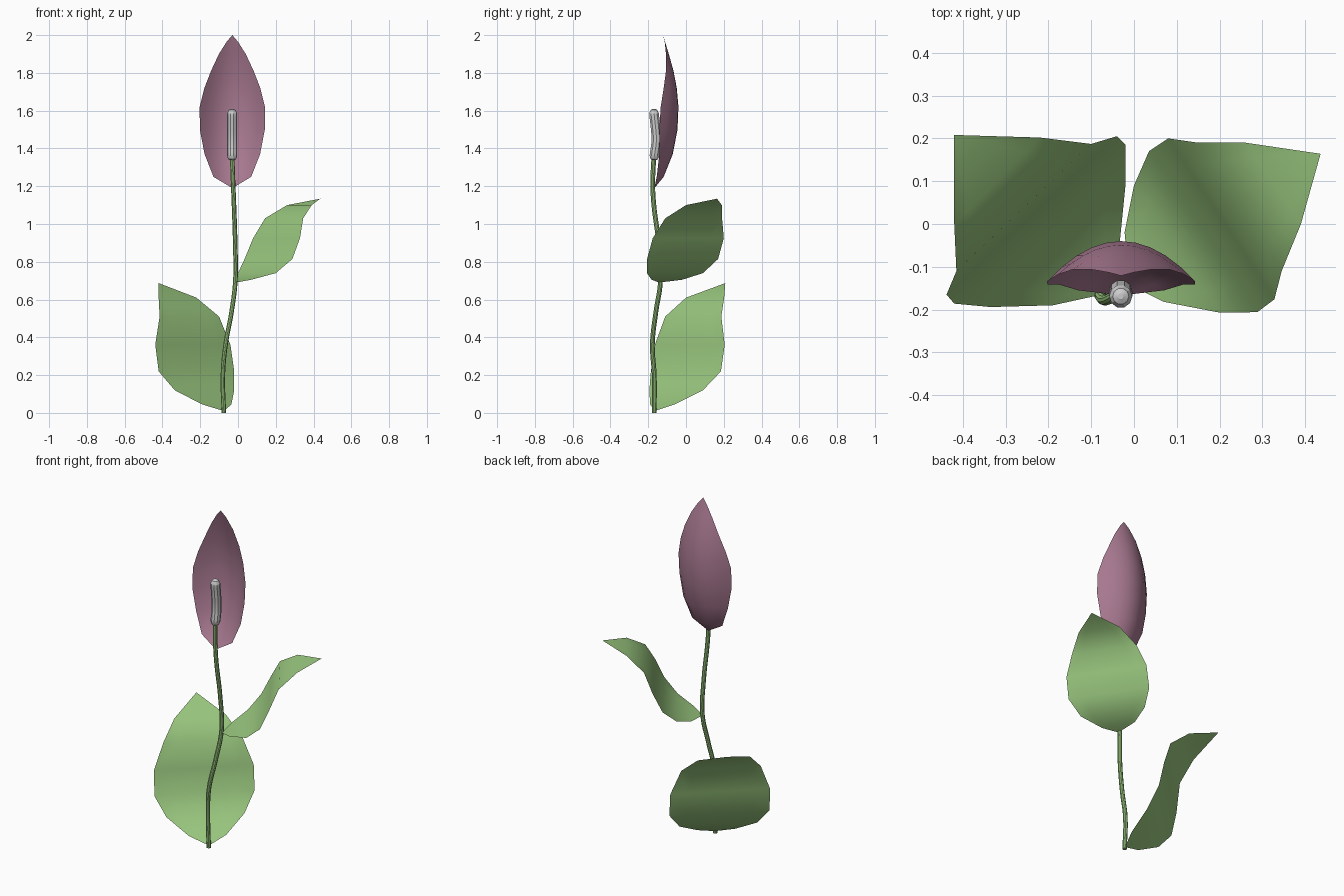
import bpy, bmesh
from mathutils import Vector

if "Cube" in bpy.data.objects:
    bpy.data.objects.remove(bpy.data.objects["Cube"])

def material(name, rgb):
    m = bpy.data.materials.new(name)
    m.diffuse_color = (*rgb, 1)
    m.use_nodes = True
    m.node_tree.nodes["Principled BSDF"].inputs["Base Color"].default_value = m.diffuse_color
    return m

green = material("leaf_green", (0.32, 0.57, 0.21))
mauve = material("petal_mauve", (0.39, 0.19, 0.28))

def sheet(name, rows, mat):
    """Smooth single-layer surface through rows of points; end rows collapse to tips."""
    bm = bmesh.new()
    grid = [[bm.verts.new(p) for p in row] for row in rows]
    for a, b in zip(grid, grid[1:]):
        for i in range(len(a) - 1):
            bm.faces.new((a[i], a[i + 1], b[i + 1], b[i]))
    bmesh.ops.remove_doubles(bm, verts=bm.verts[:], dist=0.0005)
    for f in bm.faces:
        f.smooth = True
    me = bpy.data.meshes.new(name)
    bm.to_mesh(me)
    bm.free()
    me.materials.append(mat)
    ob = bpy.data.objects.new(name, me)
    bpy.context.collection.objects.link(ob)

def leaf(name, base, tip, heights, left, right):
    """Leaf lofted between two margins that share the same heights."""
    rows = [[Vector(base)] * 7]
    for z, l, r in zip(heights, left, right):
        a, b = Vector((*l, z)), Vector((*r, z))
        rows.append([a.lerp(b, i / 6) for i in range(7)])
    rows.append([Vector(tip)] * 7)
    sheet(name, rows, green)

def tube(name, pts, radius, radii=None, mat=None):
    cu = bpy.data.curves.new(name, 'CURVE')
    cu.dimensions = '3D'
    cu.bevel_depth = radius
    cu.bevel_resolution = 3
    cu.resolution_u = 6
    cu.use_fill_caps = True
    sp = cu.splines.new('BEZIER')
    sp.bezier_points.add(len(pts) - 1)
    for i, (bp, p) in enumerate(zip(sp.bezier_points, pts)):
        bp.co = p
        bp.handle_left_type = bp.handle_right_type = 'AUTO'
        bp.radius = radii[i] if radii else 1
    ob = bpy.data.objects.new(name, cu)
    bpy.context.collection.objects.link(ob)
    if mat:
        cu.materials.append(mat)
    bpy.context.view_layer.objects.active = ob
    bpy.ops.object.select_all(action='DESELECT')
    ob.select_set(True)
    bpy.ops.object.convert(target='MESH')
    bpy.ops.object.shade_smooth_by_angle()

# Stem
tube("stem", [(-0.075, -0.168, 0), (-0.08, -0.168, 0.2), (-0.066, -0.178, 0.36),
              (-0.035, -0.16, 0.53), (-0.014, -0.135, 0.7), (-0.015, -0.145, 0.9),
              (-0.022, -0.172, 1.12), (-0.026, -0.176, 1.22), (-0.031, -0.17, 1.36)],
     0.0125, mat=green)

# Flower spike with rounded ends
tube("flower_spike", [(-0.031, -0.168, 1.337), (-0.031, -0.168, 1.343), (-0.031, -0.167, 1.36),
                      (-0.031, -0.157, 1.44), (-0.031, -0.163, 1.53), (-0.031, -0.169, 1.585),
                      (-0.031, -0.169, 1.603), (-0.031, -0.169, 1.61)],
     0.027, [0.35, 0.75, 1, 1, 1, 1, 0.7, 0.25])

# Hood petal: (height, half width, y at centre, y at margin)
profile = [(1.19, 0, -0.167, -0.167), (1.25, 0.1, -0.118, -0.155), (1.37, 0.147, -0.07, -0.141),
           (1.5, 0.172, -0.045, -0.141), (1.62, 0.173, -0.04, -0.134), (1.72, 0.148, -0.049, -0.118),
           (1.81, 0.113, -0.066, -0.106), (1.9, 0.071, -0.091, -0.106),
           (1.965, 0.03, -0.111, -0.113), (2.0, 0, -0.121, -0.121)]
ts = [i / 5 - 1 for i in range(11)]
sheet("hood_petal", [[(-0.03 + w * t, c + (e - c) * t * t, z) for t in ts]
                     for z, w, c, e in profile], mauve)

# Leaves
leaf("lower_leaf", (-0.075, -0.165, 0.01), (-0.42, 0.208, 0.687),
     [0.045, 0.12, 0.22, 0.36, 0.51, 0.61],
     [(-0.19, -0.19), (-0.335, -0.194), (-0.42, -0.186), (-0.438, -0.165), (-0.415, -0.11), (-0.42, 0)],
     [(-0.035, -0.06), (-0.02, 0.09), (-0.02, 0.185), (-0.04, 0.205), (-0.1, 0.187), (-0.22, 0.202)])
leaf("upper_leaf", (-0.01, -0.142, 0.69), (0.436, 0.164, 1.134),
     [0.705, 0.74, 0.815, 0.925, 1.03, 1.1],
     [(0.07, -0.182), (0.2, -0.207), (0.288, -0.206), (0.328, -0.176), (0.345, -0.11), (0.39, 0)],
     [(-0.022, -0.02), (0, 0.09), (0.035, 0.17), (0.08, 0.2), (0.143, 0.191), (0.26, 0.19)])
